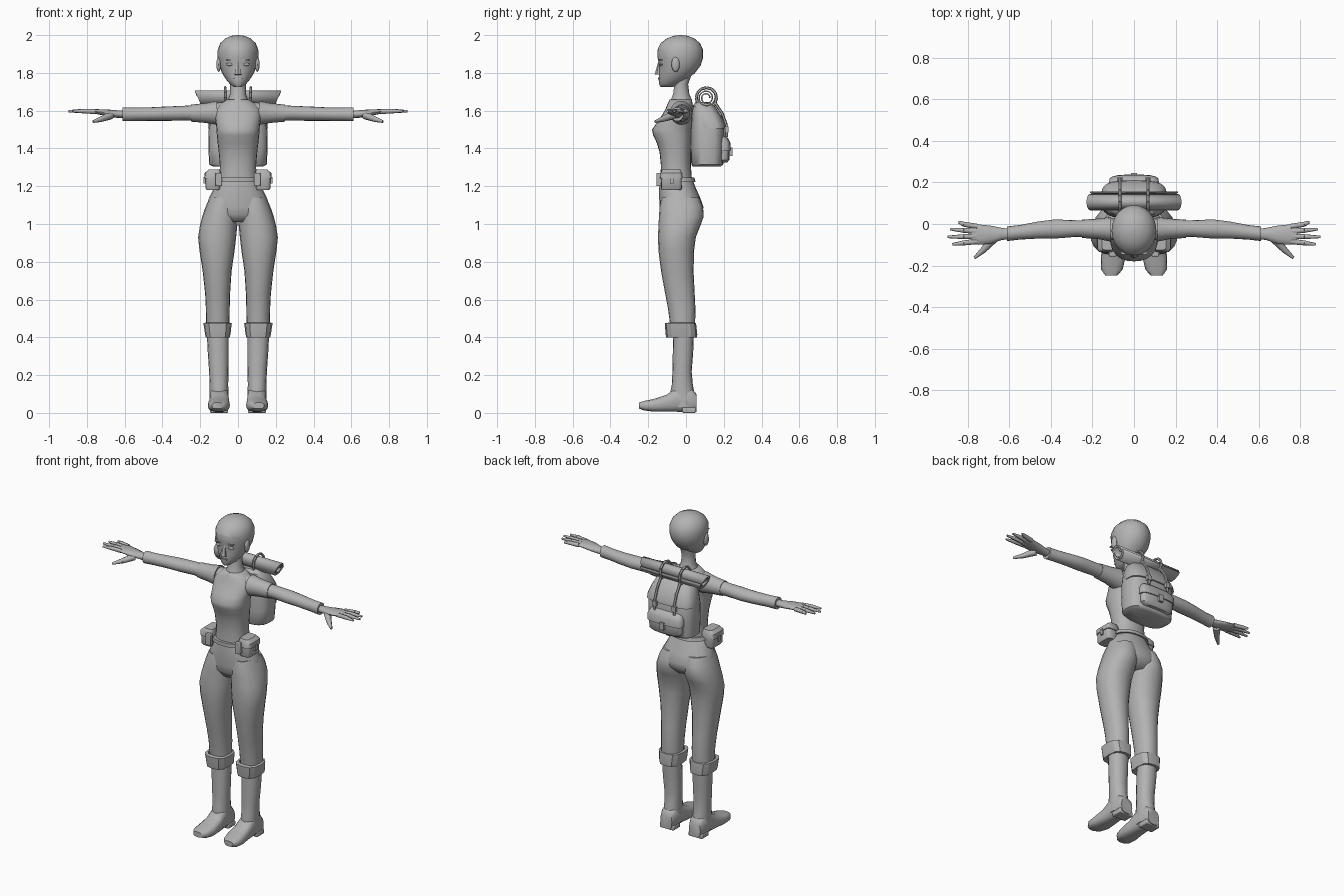
import bpy, bmesh, math
from mathutils import Vector, Matrix

grey = bpy.data.materials.new("plain_grey")
grey.diffuse_color = (0.45, 0.45, 0.45, 1)


def finish(name, bm, mirror=False, angle=40, bevel=0, subdiv=0):
    bmesh.ops.recalc_face_normals(bm, faces=bm.faces[:])
    me = bpy.data.meshes.new(name)
    bm.to_mesh(me)
    bm.free()
    me.materials.append(grey)
    ob = bpy.data.objects.new(name, me)
    bpy.context.collection.objects.link(ob)
    bpy.ops.object.select_all(action='DESELECT')
    bpy.context.view_layer.objects.active = ob
    ob.select_set(True)
    bpy.ops.object.shade_smooth_by_angle(angle=math.radians(angle))
    if bevel:
        mod = ob.modifiers.new("bevel", 'BEVEL')
        mod.width, mod.segments = bevel, 2
    if subdiv:
        ob.modifiers.new("subdiv", 'SUBSURF').levels = subdiv
    if mirror:
        ob.modifiers.new("mirror", 'MIRROR')
    return ob


def loft_mesh(rings, axis='z', n=18, power=1.0):
    """Each ring: (position on axis, a min, a max, b min, b max)."""
    bm = bmesh.new()
    loops = []
    for t, a0, a1, b0, b1 in rings:
        loop = []
        for i in range(n):
            c, s = math.cos(math.tau * i / n), math.sin(math.tau * i / n)
            c, s = (math.copysign(abs(v) ** power, v) for v in (c, s))
            a = (a0 + a1) / 2 + c * (a1 - a0) / 2
            b = (b0 + b1) / 2 + s * (b1 - b0) / 2
            loop.append(bm.verts.new({'z': (a, b, t), 'x': (t, a, b), 'y': (a, t, b)}[axis]))
        loops.append(loop)
    for lo, hi in zip(loops, loops[1:]):
        for i in range(n):
            j = (i + 1) % n
            bm.faces.new((lo[i], lo[j], hi[j], hi[i]))
    bm.faces.new(loops[0])
    bm.faces.new(loops[-1])
    return bm


def loft(name, rings, axis='z', n=18, power=1.0, **kw):
    return finish(name, loft_mesh(rings, axis, n, power), **kw)


def rod(bm, p, q, r0, r1, n=8, flat=1.0):
    p, q = Vector(p), Vector(q)
    rot = (q - p).to_track_quat('Z', 'Y').to_matrix().to_4x4()
    m = Matrix.Translation((p + q) / 2) @ rot @ Matrix.Diagonal((1, flat, 1, 1))
    bmesh.ops.create_cone(bm, cap_ends=True, segments=n, radius1=r0, radius2=r1,
                          depth=(q - p).length, matrix=m)


def box(name, lo, hi, **kw):
    bm = bmesh.new()
    lo, hi = Vector(lo), Vector(hi)
    bmesh.ops.create_cube(bm, size=1, matrix=Matrix.Translation((lo + hi) / 2)
                          @ Matrix.Diagonal((*(hi - lo), 1)))
    return finish(name, bm, **kw)


def ball(name, centre, size, **kw):
    bm = bmesh.new()
    bmesh.ops.create_uvsphere(bm, u_segments=14, v_segments=8, radius=1,
                              matrix=Matrix.Translation(centre) @ Matrix.Diagonal((*size, 1)))
    return finish(name, bm, **kw)


def sym(z, x, y0, y1):
    return (z, -x, x, y0, y1)


# Head, hair cap and face
head = [sym(1.725, .02, -.135, -.07), sym(1.74, .042, -.142, -.03), sym(1.765, .063, -.145, .01),
        sym(1.80, .085, -.143, .045), sym(1.84, .098, -.143, .075), sym(1.88, .105, -.15, .088),
        sym(1.92, .105, -.15, .088), sym(1.955, .092, -.132, .072), sym(1.98, .066, -.10, .042),
        sym(1.993, .035, -.065, .01), sym(1.997, .008, -.035, -.02)]
loft("head", head, n=24, angle=60)
cap = loft_mesh(head, n=24)
for v in cap.verts:
    v.co = Vector((0, -.03, 1.88)) + (v.co - Vector((0, -.03, 1.88))) * 1.025
bmesh.ops.bisect_plane(cap, geom=cap.verts[:] + cap.edges[:] + cap.faces[:], clear_inner=True,
                       plane_co=(0, -.15, 1.925), plane_no=(0, .57, .82))
finish("hair_cap", cap, angle=60)
nose = bmesh.new()
rod(nose, (0, -.138, 1.865), (0, -.145, 1.79), .007, .021, n=6)
finish("nose", nose)
ball("ear", (.102, -.055, 1.845), (.013, .022, .04), mirror=True)
ball("eye", (.043, -.132, 1.845), (.02, .008, .008), mirror=True)
box("eyebrow", (.022, -.146, 1.866), (.062, -.125, 1.871), mirror=True)
box("mouth", (-.024, -.149, 1.767), (.024, -.13, 1.772))
loft("neck", [sym(1.62, .07, -.09, .04), sym(1.66, .052, -.08, .03), sym(1.69, .042, -.068, .018),
              sym(1.74, .042, -.062, .012), sym(1.79, .045, -.06, .03)], angle=60)

# Torso with bust and sloping shoulders
loft("torso", [sym(1.19, .115, -.135, .045), sym(1.25, .098, -.135, .03), sym(1.31, .096, -.133, .026),
               sym(1.38, .102, -.14, .026), sym(1.43, .108, -.155, .028), sym(1.47, .112, -.174, .03),
               sym(1.50, .114, -.18, .032), sym(1.54, .118, -.152, .034), sym(1.58, .125, -.125, .035),
               sym(1.61, .12, -.108, .035), sym(1.635, .095, -.098, .035), sym(1.66, .058, -.085, .03)],
     n=24, power=.88, angle=60)

# Sleeves, cuffs and shoulder caps
loft("sleeve", [(.07, -.085, .03, 1.52, 1.645), (.13, -.075, .025, 1.53, 1.64),
                (.2, -.065, .018, 1.545, 1.63), (.28, -.062, .018, 1.548, 1.626),
                (.38, -.07, .022, 1.546, 1.622), (.46, -.07, .012, 1.546, 1.618),
                (.55, -.075, -.005, 1.546, 1.616), (.612, -.082, -.012, 1.544, 1.618)],
     'x', 16, mirror=True, angle=60)
loft("sleeve_cap", [(.11, -.085, .034, 1.525, 1.652), (.17, -.073, .026, 1.535, 1.64),
                    (.25, -.067, .021, 1.542, 1.632)], 'x', 16, mirror=True)

# Hands: palm, four fingers and thumb
loft("palm", [(.59, -.07, -.025, 1.56, 1.6), (.64, -.078, -.018, 1.562, 1.602),
              (.69, -.095, -.008, 1.57, 1.606), (.75, -.1, -.002, 1.582, 1.608),
              (.785, -.092, -.004, 1.587, 1.606)], 'x', 12, mirror=True, angle=60)
hand = bmesh.new()
for y0, x1, y1 in ((-.012, .845, .010), (-.036, .885, -.025), (-.06, .897, -.062), (-.084, .875, -.098)):
    mid = (.82, y0 + (y1 - y0) * .5, 1.598)
    rod(hand, (.755, y0, 1.595), mid, .013, .012)
    rod(hand, mid, (x1, y1, 1.597), .012, .006)
rod(hand, (.675, -.07, 1.575), (.725, -.125, 1.555), .022, .015)
rod(hand, (.725, -.125, 1.555), (.767, -.163, 1.542), .015, .007)
finish("fingers", hand, mirror=True, angle=60)

# Trousers: hips plus one mirrored leg
loft("hips", [sym(1.235, .1, -.138, .035), sym(1.19, .128, -.142, .052), sym(1.14, .152, -.142, .075),
              sym(1.09, .17, -.14, .092), sym(1.05, .165, -.136, .088), sym(1.01, .10, -.11, .05)],
     n=24, power=.9, angle=60)
loft("trouser_leg", [(1.14, .01, .15, -.13, .07), (1.09, 0, .172, -.14, .09),
                     (1.04, 0, .189, -.143, .094), (.99, .004, .202, -.146, .076),
                     (.93, .010, .211, -.148, .052), (.86, .018, .204, -.146, .043),
                     (.75, .034, .187, -.132, .040), (.63, .042, .174, -.11, .046),
                     (.55, .044, .17, -.095, .05), (.45, .046, .168, -.082, .048)],
     n=20, power=.93, mirror=True, angle=60)

# Boots: folded cuff, shaft, foot and heel
loft("boot_cuff", [(.40, .044, .170, -.105, .058), (.415, .040, .174, -.108, .060),
                   (.475, .033, .183, -.112, .053), (.478, .046, .17, -.09, .045),
                   (.45, .05, .165, -.08, .04)], n=12, power=.7, mirror=True, angle=30)
loft("boot_shaft", [(.03, .05, .15, -.08, .055), (.10, .05, .15, -.085, .046),
                    (.15, .052, .15, -.075, .036), (.22, .05, .153, -.072, .03),
                    (.32, .049, .16, -.07, .038), (.42, .049, .165, -.068, .042)],
     n=16, power=.9, mirror=True, angle=60)
loft("boot_foot", [(.056, .06, .14, .004, .10), (.03, .05, .15, 0, .13), (-.05, .05, .15, .005, .14),
                   (-.10, .045, .153, .006, .098), (-.17, .043, .16, .006, .074),
                   (-.22, .055, .158, .012, .064), (-.248, .08, .138, .022, .055)],
     'y', 14, power=.7, mirror=True, angle=50)
box("boot_heel", (.052, -.02, 0), (.148, .052, .03), mirror=True, bevel=.006)

# Belt and hip pouches
loft("belt", [sym(1.222, .122, -.152, .05), sym(1.245, .115, -.152, .045)], n=24, power=.9, angle=30)
loft("pouch", [(1.18, .1, .165, -.128, -.026), (1.19, .095, .172, -.132, -.022),
               (1.25, .095, .172, -.13, -.024)], n=16, power=.35, mirror=True, angle=35)
loft("pouch_lid", [(1.24, .09, .178, -.137, -.018), (1.27, .09, .176, -.135, -.02),
                   (1.288, .095, .155, -.125, -.03)], n=16, power=.35, mirror=True, angle=35)
box("pouch_tab", (.172, -.085, 1.215), (.182, -.067, 1.25), mirror=True)
box("belt_tab", (.085, -.156, 1.2), (.12, -.13, 1.27), mirror=True, bevel=.004)

# Backpack body, flap and pocket
loft("backpack", [sym(1.305, .135, .035, .185), sym(1.315, .152, .028, .197), sym(1.4, .157, .026, .204),
                  sym(1.5, .155, .026, .204), sym(1.56, .145, .03, .185), sym(1.61, .125, .035, .155),
                  sym(1.635, .095, .045, .125)], n=24, power=.65, angle=50)
loft("backpack_flap", [sym(1.505, .158, .06, .211), sym(1.53, .156, .05, .208), sym(1.575, .142, .04, .186),
                       sym(1.625, .118, .035, .152), sym(1.645, .085, .05, .12)],
     n=24, power=.65, angle=40)
loft("back_pocket", [sym(1.325, .09, .16, .218), sym(1.34, .11, .16, .23), sym(1.42, .115, .16, .232),
                     sym(1.45, .1, .16, .215)], n=18, power=.6, angle=45)
loft("pocket_flap", [sym(1.39, .121, .16, .238), sym(1.43, .121, .16, .236), sym(1.455, .108, .16, .222),
                     sym(1.468, .09, .165, .2)], n=18, power=.6, angle=45)
box("pocket_buckle", (-.014, .23, 1.36), (.014, .246, 1.405))

# Rolled blanket with slanted, hollow spiral ends
roll = bmesh.new()
steps, turns = 40, 2.0
rows = []
for i in range(steps + 1):
    a = math.tau * turns * i / steps
    r = .022 + .027 * i / steps
    y, z = .108 + r * math.cos(a), 1.668 + r * math.sin(a)
    half = .212 + (z - 1.668) * .42
    rows.append((roll.verts.new((-half, y, z)), roll.verts.new((half, y, z))))
for (a, b), (c, d) in zip(rows, rows[1:]):
    roll.faces.new((a, b, d, c))
blanket = finish("bedroll", roll, angle=60)
blanket.modifiers.new("thickness", 'SOLIDIFY').thickness = .007

# Straps round the bedroll and down the flap
straps = bmesh.new()
for i in range(12):
    p, q = [(.068, .108 + .054 * math.cos(a), 1.668 + .054 * math.sin(a))
            for a in (math.tau * i / 12, math.tau * (i + 1) / 12)]
    rod(straps, p, q, .008, .008, 6)
path = [(.068, .155, 1.64), (.068, .192, 1.585), (.068, .215, 1.52), (.068, .215, 1.46)]
for p, q in zip(path, path[1:]):
    rod(straps, p, q, .008, .008, 6)
finish("blanket_strap", straps, mirror=True)
box("strap_buckle", (.054, .206, 1.485), (.082, .224, 1.515), mirror=True)
